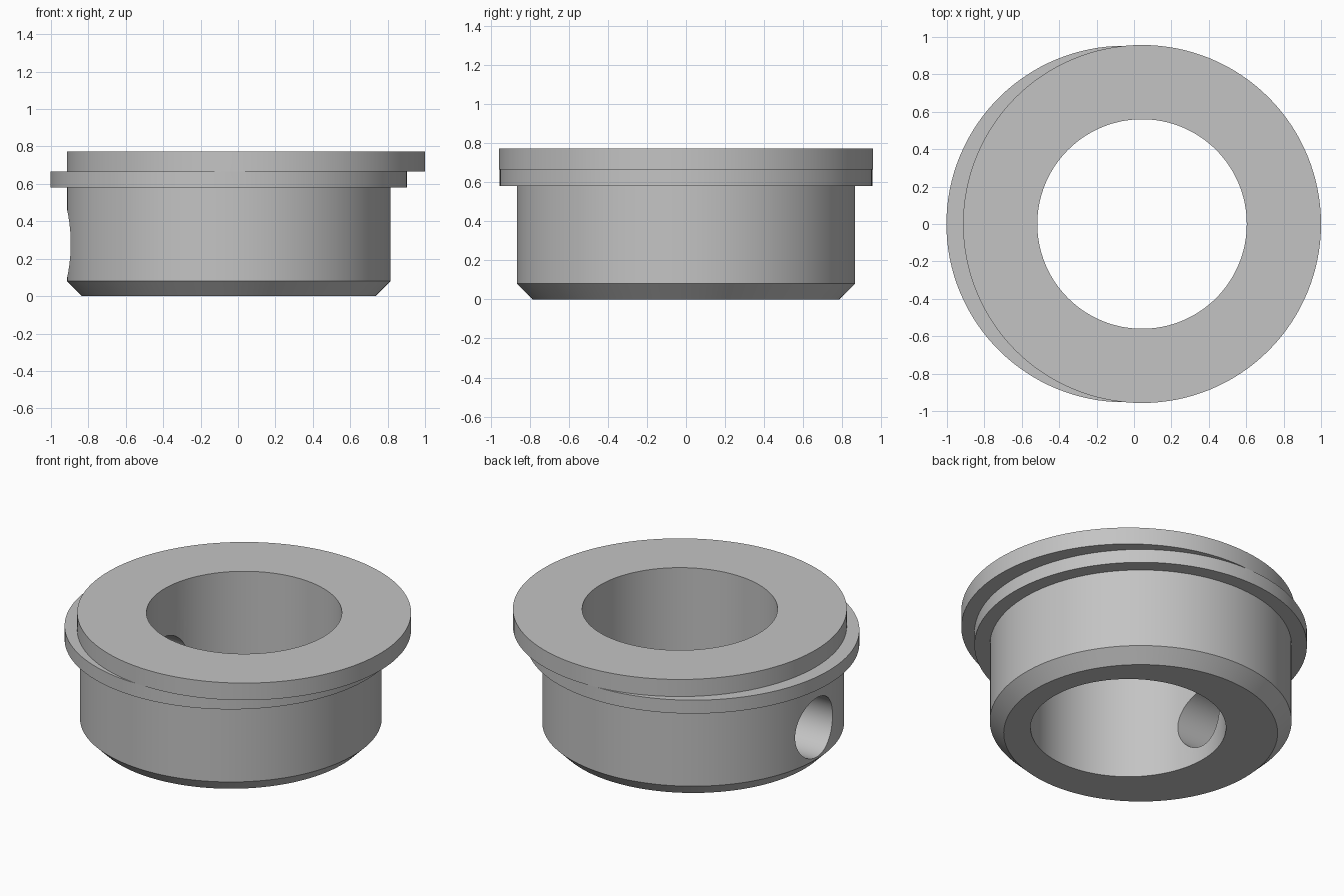
import bpy, bmesh, math
from mathutils import Matrix

cube = bpy.data.objects.get("Cube")
if cube:
    bpy.data.objects.remove(cube, do_unlink=True)

SEGMENTS = 128
BODY_X, TOP_X = -0.05, 0.043

steel = bpy.data.materials.new("plain grey")
steel.use_nodes = True
grey = (0.55, 0.55, 0.55, 1)
steel.diffuse_color = grey
steel.node_tree.nodes["Principled BSDF"].inputs["Base Color"].default_value = grey


def lathe(name, x, profile):
    """Closed solid of revolution about a vertical axis at x."""
    bm = bmesh.new()
    rings = []
    for r, z in profile:
        ring = bmesh.ops.create_circle(bm, segments=SEGMENTS, radius=r,
                                       matrix=Matrix.Translation((x, 0, z)))
        rings.append(ring["verts"])
    for a, b in zip(rings, rings[1:]):
        for i in range(SEGMENTS):
            j = (i + 1) % SEGMENTS
            bm.faces.new((a[i], a[j], b[j], b[i]))
    bm.faces.new(rings[0])
    bm.faces.new(rings[-1])
    bmesh.ops.recalc_face_normals(bm, faces=bm.faces)
    mesh = bpy.data.meshes.new(name)
    bm.to_mesh(mesh)
    bm.free()
    mesh.materials.append(steel)
    obj = bpy.data.objects.new(name, mesh)
    bpy.context.collection.objects.link(obj)
    return obj


def combine(target, other, operation):
    """Apply an exact boolean and discard the helper."""
    bpy.context.view_layer.objects.active = target
    mod = target.modifiers.new(operation.title(), "BOOLEAN")
    mod.operation, mod.solver, mod.object = operation, "EXACT", other
    bpy.ops.object.modifier_apply(modifier=mod.name)
    bpy.data.objects.remove(other, do_unlink=True)


# Chamfered body with the lower flange in one profile
bushing = lathe("eccentric_bushing", BODY_X,
                [(0.785, 0), (0.865, 0.08), (0.865, 0.58), (0.953, 0.58), (0.953, 0.665)])

# Offset top flange
combine(bushing, lathe("top_flange", TOP_X, [(0.957, 0.665), (0.957, 0.773)]), "UNION")

# Through bore, concentric with the top flange
combine(bushing, lathe("bore_cutter", TOP_X, [(0.56, -0.2), (0.56, 1)]), "DIFFERENCE")

# Radial hole through the right wall
pin = lathe("pin_hole_cutter", 0, [(0.187, 0.2), (0.187, 1.2)])
pin.data.transform(Matrix.Translation((0, 0, 0.28)) @ Matrix.Rotation(-math.pi / 2, 4, "Y"))
combine(bushing, pin, "DIFFERENCE")

# Smooth curved walls, crisp edges
bpy.ops.object.select_all(action="DESELECT")
bushing.select_set(True)
bpy.context.view_layer.objects.active = bushing
bpy.ops.object.shade_smooth_by_angle(angle=math.radians(30))
